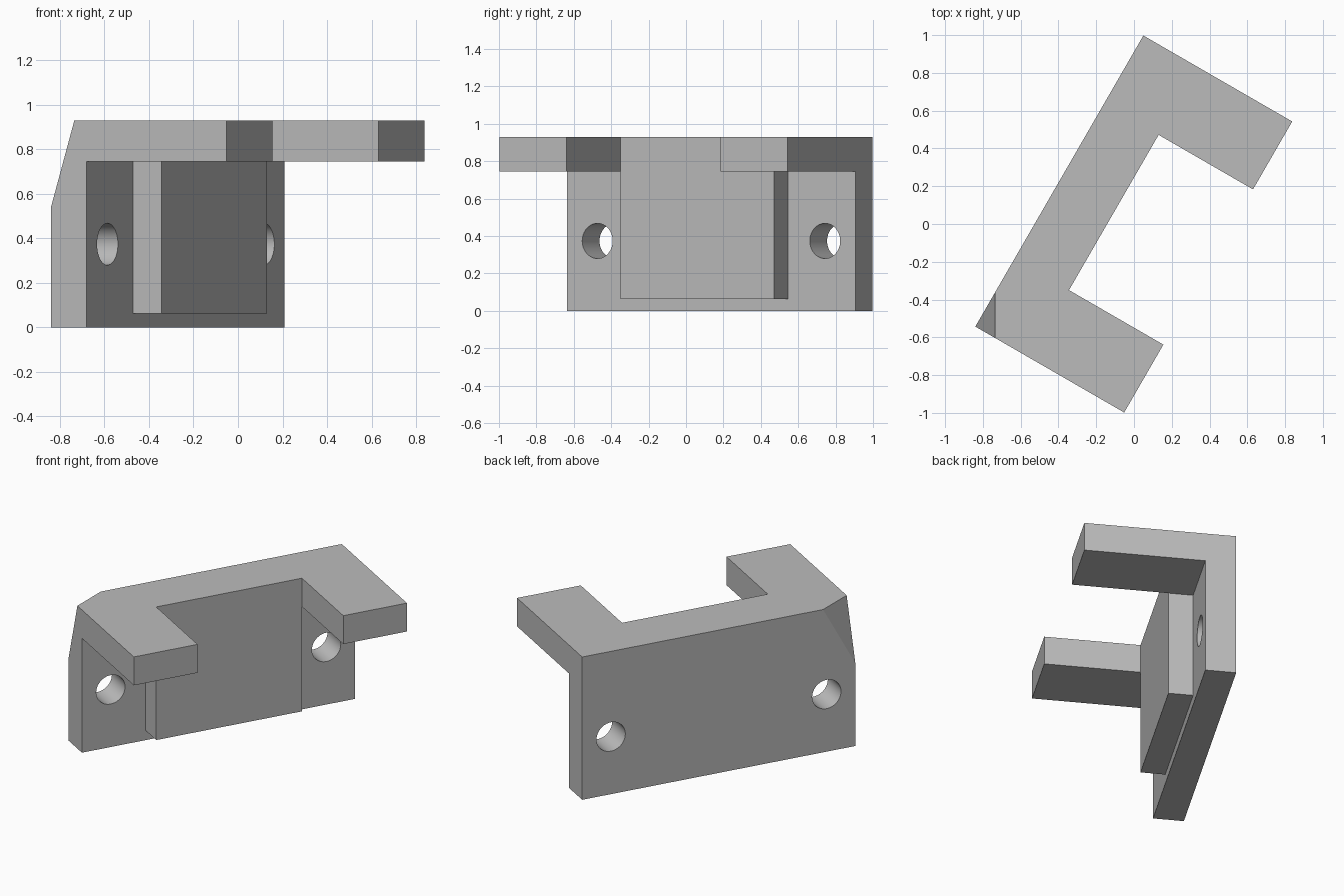
import bpy, bmesh, math
from mathutils import Matrix, Vector

cube = bpy.data.objects.get("Cube")
if cube:
    bpy.data.objects.remove(cube, do_unlink=True)

LENGTH, REACH, ARM = 1.779, 0.91, 0.415
PLATE, BOSS = 0.185, 0.333
UNDER, TOP = 0.745, 0.93
# Bracket frame: x runs along the plate, -y points out of its face
FRAME = Matrix.Translation((-0.84, -0.543, 0)) @ Matrix.Rotation(math.radians(60), 4, 'Z')

grey = bpy.data.materials.new("plain grey")
grey.use_nodes = True
grey.diffuse_color = (0.5, 0.5, 0.5, 1)
grey.node_tree.nodes["Principled BSDF"].inputs["Base Color"].default_value = (0.5, 0.5, 0.5, 1)


def finish(name, bm):
    bmesh.ops.recalc_face_normals(bm, faces=bm.faces)
    bm.transform(FRAME)
    mesh = bpy.data.meshes.new(name)
    bm.to_mesh(mesh)
    bm.free()
    mesh.materials.append(grey)
    obj = bpy.data.objects.new(name, mesh)
    bpy.context.collection.objects.link(obj)
    return obj


def prism(name, outline, low, high):
    bm = bmesh.new()
    face = bm.faces.new([bm.verts.new((u, -v, low)) for u, v in outline])
    grown = bmesh.ops.extrude_face_region(bm, geom=[face])["geom"]
    verts = [g for g in grown if isinstance(g, bmesh.types.BMVert)]
    bmesh.ops.translate(bm, verts=verts, vec=(0, 0, high - low))
    return finish(name, bm)


def block(name, u0, u1, v1, low, high):
    return prism(name, [(u0, 0), (u1, 0), (u1, v1), (u0, v1)], low, high)


def hole_cutter(u):
    bm = bmesh.new()
    place = Matrix.Translation((u, -PLATE / 2, 0.374)) @ Matrix.Rotation(math.pi / 2, 4, 'X')
    bmesh.ops.create_cone(bm, cap_ends=True, segments=48, radius1=0.094,
                          radius2=0.094, depth=0.4, matrix=place)
    return finish("hole_cutter", bm)


def combine(target, other, operation):
    other.hide_render = True
    mod = target.modifiers.new(operation, 'BOOLEAN')
    mod.operation, mod.solver, mod.object = operation, 'EXACT', other
    bpy.context.view_layer.objects.active = target
    bpy.ops.object.modifier_apply(modifier=mod.name)
    bpy.data.objects.remove(other, do_unlink=True)


# Upright plate, raised centre block and U-shaped top
bracket = block("mounting_bracket", 0, LENGTH, PLATE, 0, TOP)
combine(bracket, block("centre_block", ARM, LENGTH - ARM, BOSS, 0.063, TOP), 'UNION')
far = LENGTH - ARM
top_outline = [(0, 0), (LENGTH, 0), (LENGTH, REACH), (far, REACH),
               (far, BOSS), (ARM, BOSS), (ARM, REACH), (0, REACH)]
combine(bracket, prism("top_arms", top_outline, UNDER, TOP), 'UNION')

# Screw holes
for u in (0.187, LENGTH - 0.187):
    combine(bracket, hole_cutter(u), 'DIFFERENCE')

# Sloped cut on one upper back corner
bm = bmesh.new()
bm.from_mesh(bracket.data)
cut = bmesh.ops.bisect_plane(bm, geom=bm.verts[:] + bm.edges[:] + bm.faces[:],
                             plane_co=(-0.735, 0, TOP), plane_no=Vector((-0.39, 0, 0.105)).normalized(),
                             clear_outer=True)["geom_cut"]
bmesh.ops.contextual_create(bm, geom=[g for g in cut if isinstance(g, bmesh.types.BMEdge)])
bmesh.ops.recalc_face_normals(bm, faces=bm.faces)
bm.to_mesh(bracket.data)
bm.free()

# Smooth hole walls, sharp edges elsewhere
bpy.ops.object.select_all(action='DESELECT')
bracket.select_set(True)
bpy.context.view_layer.objects.active = bracket
bpy.ops.object.shade_smooth_by_angle()
